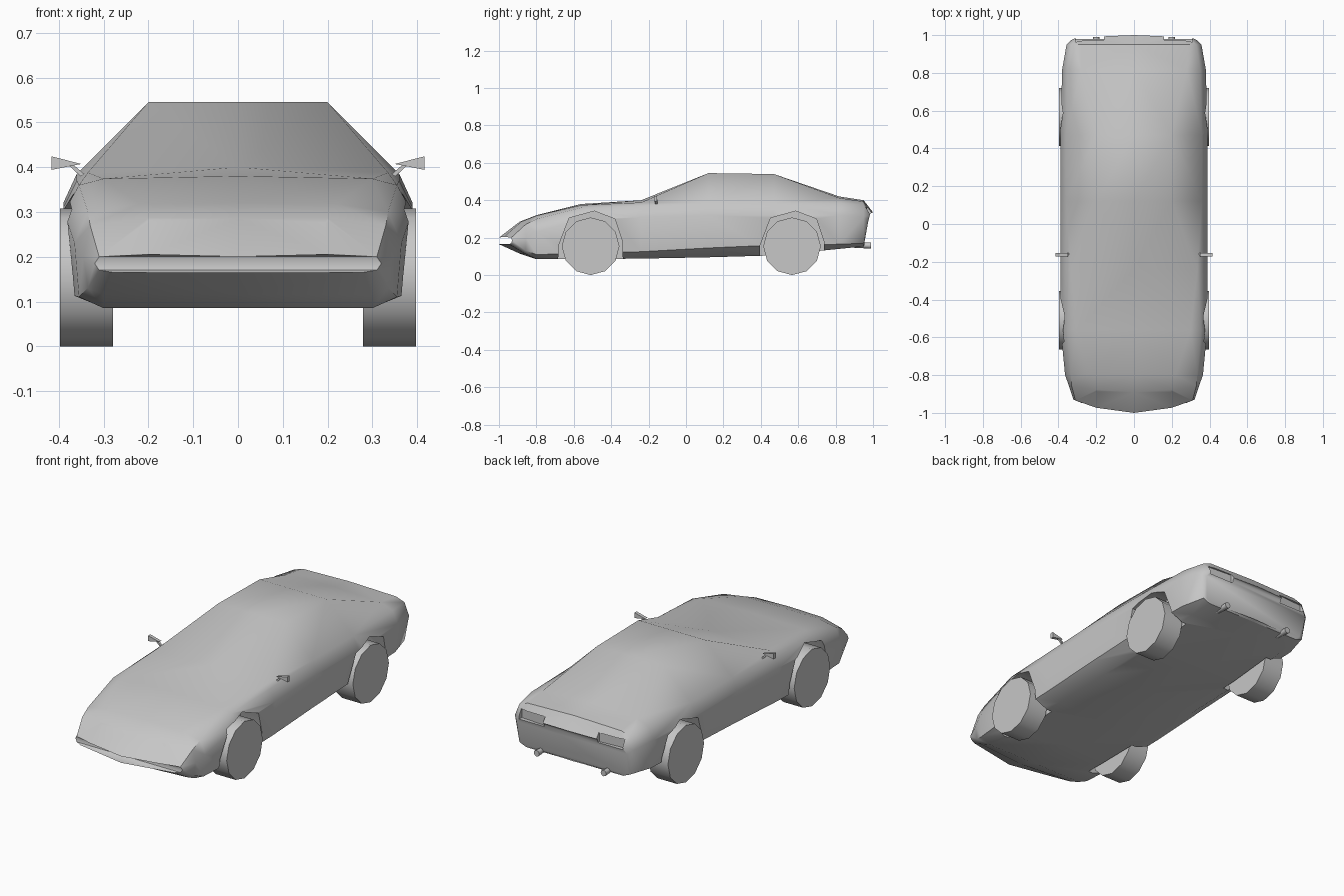
import bpy, bmesh, math
from mathutils import Vector

cube = bpy.data.objects.get("Cube")
if cube:
    bpy.data.objects.remove(cube, do_unlink=True)

grey = bpy.data.materials.new("plain grey")
grey.use_nodes = True
colour = (0.57, 0.57, 0.57, 1)
grey.diffuse_color = colour
grey.node_tree.nodes["Principled BSDF"].inputs["Base Color"].default_value = colour


def make(name, verts, faces):
    """Mesh object with outward normals and the shared material."""
    bm = bmesh.new()
    vs = [bm.verts.new(v) for v in verts]
    for f in faces:
        bm.faces.new([vs[i] for i in f])
    bmesh.ops.recalc_face_normals(bm, faces=bm.faces)
    mesh = bpy.data.meshes.new(name)
    bm.to_mesh(mesh)
    bm.free()
    mesh.materials.append(grey)
    ob = bpy.data.objects.new(name, mesh)
    bpy.context.collection.objects.link(ob)
    return ob


def prism(name, base, offset):
    """Extrude a closed outline along an offset."""
    n = len(base)
    pts = [Vector(p) for p in base]
    faces = [range(n), range(n, 2 * n)]
    faces += [(i, (i + 1) % n, (i + 1) % n + n, i + n) for i in range(n)]
    return make(name, pts + [p + Vector(offset) for p in pts], faces)


def smooth(ob, angle):
    bpy.ops.object.select_all(action="DESELECT")
    ob.select_set(True)
    bpy.context.view_layer.objects.active = ob
    bpy.ops.object.shade_smooth_by_angle(angle=math.radians(angle))


# Body stations: y, bow, lean, floor (x, z), sill, waist, shoulder, top edge, centre z
stations = [
    (-1.0, .07, 0, (.28, .165), (.31, .17), (.32, .185), (.31, .20), (.2, .205), .20),
    (-.89, .03, 0, (.30, .115), (.335, .13), (.345, .20), (.33, .27), (.2, .287), .285),
    (-.80, 0, 0, (.30, .085), (.355, .11), (.365, .23), (.335, .30), (.22, .318), .32),
    (-.56, 0, 0, (.30, .085), (.375, .115), (.388, .30), (.355, .36), (.30, .374), .38),
    (-.24, 0, 0, (.30, .088), (.378, .125), (.39, .31), (.36, .37), (.335, .388), .40),
    (.12, 0, 0, (.30, .095), (.378, .145), (.39, .32), (.36, .385), (.2, .545), .545),
    (.47, 0, 0, (.30, .105), (.378, .16), (.39, .32), (.36, .385), (.2, .54), .54),
    (.82, 0, 0, (.30, .14), (.365, .165), (.38, .32), (.35, .385), (.28, .412), .42),
    (.95, 0, 0, (.29, .153), (.33, .17), (.357, .31), (.33, .375), (.28, .393), .40),
    (.985, -.015, .2, (.27, .16), (.31, .175), (.33, .29), (.31, .325), (.26, .332), .335),
]
verts, faces = [], []
for y, bow, lean, *half, zc in stations:
    ring = [(0, half[0][1])] + half + [(0, zc)] + [(-x, z) for x, z in reversed(half)]
    for x, z in ring:
        verts.append((x, y + bow * (x / .32) ** 2 + lean * (z - .26), z))
n = len(ring)
for s in range(len(stations) - 1):
    a, b = s * n, (s + 1) * n
    faces += [(a + i, a + (i + 1) % n, b + (i + 1) % n, b + i) for i in range(n)]
for s in (0, (len(stations) - 1) * n):
    faces += [(s, s + 1, s + n - 1), (s + n // 2 - 1, s + n // 2, s + n // 2 + 1)]
    faces += [(s + i, s + i + 1, s + n - i - 1, s + n - i) for i in range(1, n // 2 - 1)]
body = make("body", verts, faces)
bm = bmesh.new()
bm.from_mesh(body.data)
bmesh.ops.triangulate(bm, faces=bm.faces)
bm.to_mesh(body.data)
bm.free()

# Cutters: wheel arches, headlight slots and tail light recesses
axles = {"front": -.51, "rear": .567}
arch = [(-.18, -.05), (-.17, .16), (-.115, .305), (.02, .342), (.13, .30), (.17, .18), (.175, -.05)]
cutters = []
for sx in (1, -1):
    for y in axles.values():
        cutters.append(prism("arch_cutter", [(sx * .27, y + dy, z) for dy, z in arch], (sx * .3, 0, 0)))
    slot = [(sx * .125, -.895, .288), (sx * .315, -.862, .278),
            (sx * .315, -.870, .270), (sx * .125, -.903, .280)]
    cutters.append(prism("headlight_cutter", slot, (0, -.015, .025)))
    light = [(sx * .16, .968, .31), (sx * .31, .958, .31), (sx * .31, .958, .36), (sx * .16, .968, .36)]
    cutters.append(prism("tail_light_cutter", light, (0, .1, 0)))
bpy.context.view_layer.objects.active = body
for c in cutters:
    c.hide_render = True
    m = body.modifiers.new("cut", "BOOLEAN")
    m.operation, m.solver, m.object = "DIFFERENCE", "EXACT", c
    bpy.ops.object.modifier_apply(modifier=m.name)
    bpy.data.objects.remove(c, do_unlink=True)
smooth(body, 48)

for side, sx in (("left", 1), ("right", -1)):
    # Wheels: plain twelve-sided drums
    for end, y in axles.items():
        bpy.ops.mesh.primitive_cylinder_add(vertices=12, radius=.154, depth=.118,
                                            location=(sx * .338, y, .154), rotation=(0, math.pi / 2, 0))
        wheel = bpy.context.object
        wheel.name = f"{end}_{side}_wheel"
        wheel.data.materials.append(grey)
        smooth(wheel, 40)

    # Door mirrors: short stalk and a tapering head
    prism(f"{side}_mirror_stalk", [(sx * .338, -.165, .38), (sx * .352, -.165, .38),
                                   (sx * .378, -.165, .404), (sx * .366, -.165, .404)], (0, .012, 0))
    prism(f"{side}_mirror_head", [(sx * .35, -.172, .407), (sx * .416, -.172, .394),
                                  (sx * .416, -.172, .424)], (0, .018, 0))

    # Exhaust tips
    bpy.ops.mesh.primitive_cone_add(vertices=8, radius1=.012, radius2=.017, depth=.09,
                                    location=(sx * .2, .945, .158), rotation=(-math.pi / 2, 0, 0))
    pipe = bpy.context.object
    pipe.name = f"{side}_exhaust"
    pipe.data.materials.append(grey)
    smooth(pipe, 50)
